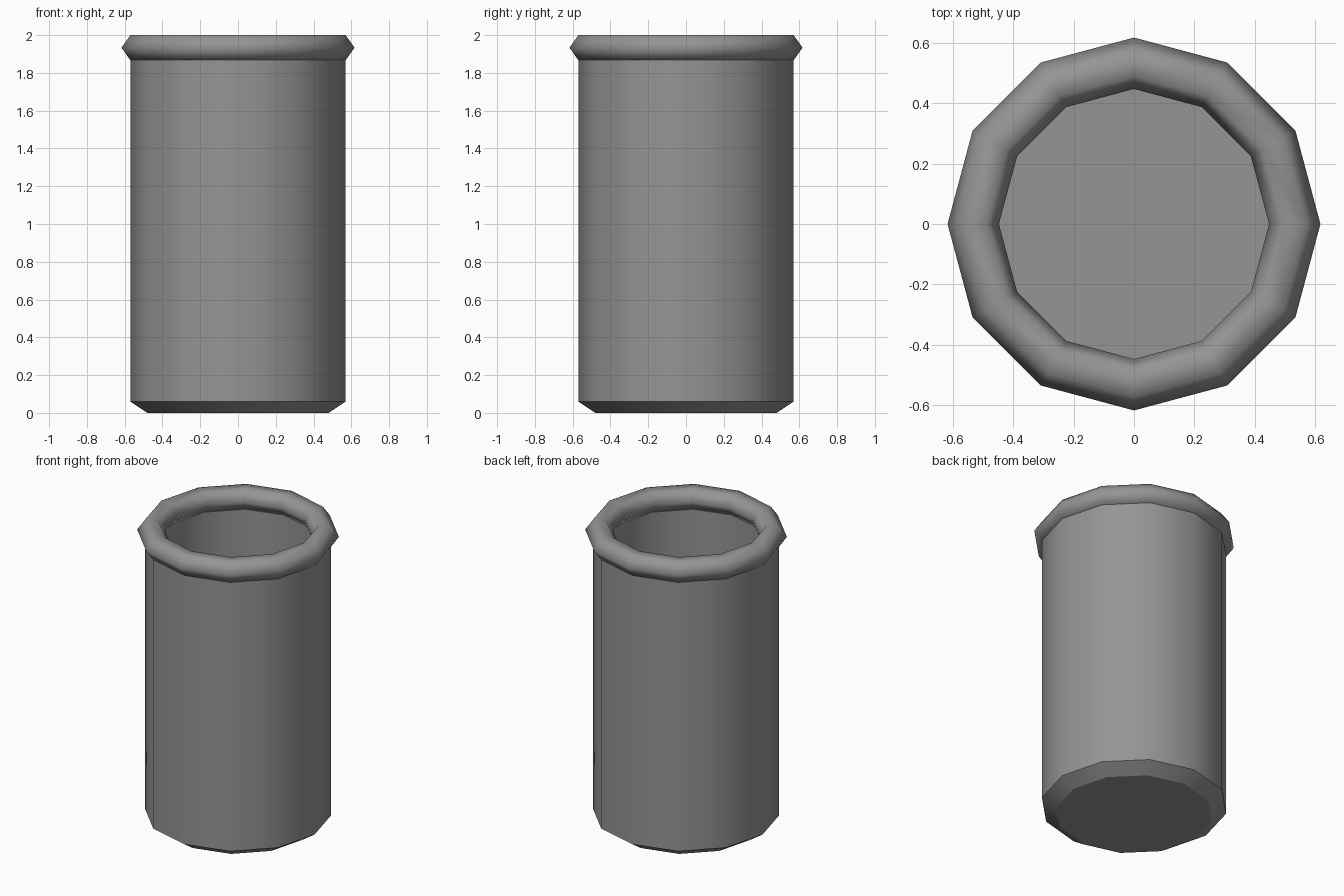
import bpy
import bmesh
from math import cos, sin, pi

SIDES = 12
WALL_R, INNER_R, BASE_R = 0.57, 0.49, 0.48
RIM_BOTTOM, BASE_TOP = 1.867, 0.06

cube = bpy.data.objects.get("Cube")
if cube:
    bpy.data.objects.remove(cube, do_unlink=True)

# Single grey material
grey = bpy.data.materials.new("plain grey")
grey.use_nodes = True
colour = (0.3, 0.3, 0.3, 1)
grey.diffuse_color = colour
bsdf = grey.node_tree.nodes["Principled BSDF"]
bsdf.inputs["Base Color"].default_value = colour
bsdf.inputs["Roughness"].default_value = 0.8


def lathe(name, profile, closed=False, cap=None):
    """Spin a (radius, height) profile; optionally cap its first or last ring."""
    bm = bmesh.new()
    rings = []
    for r, z in profile:
        rings.append([bm.verts.new((r * cos(2 * pi * i / SIDES),
                                    r * sin(2 * pi * i / SIDES), z))
                      for i in range(SIDES)])
    pairs = list(zip(rings, rings[1:]))
    if closed:
        pairs.append((rings[-1], rings[0]))
    for a, b in pairs:
        for i in range(SIDES):
            j = (i + 1) % SIDES
            bm.faces.new((a[i], a[j], b[j], b[i])).smooth = True
    if cap is not None:
        # Separate vertices keep the flat cap crisp
        ring = [bm.verts.new(v.co) for v in rings[cap]]
        if cap == 0:
            ring.reverse()
        bm.faces.new(ring)
    mesh = bpy.data.meshes.new(name)
    bm.to_mesh(mesh)
    bm.free()
    mesh.materials.append(grey)
    obj = bpy.data.objects.new(name, mesh)
    bpy.context.collection.objects.link(obj)
    return obj


# Outer wall
lathe("outer_wall", [(WALL_R, BASE_TOP), (WALL_R, RIM_BOTTOM)])

# Chamfered base with flat underside
lathe("base", [(BASE_R, 0), (WALL_R, BASE_TOP)], cap=0)

# Inside wall, running down to the floor
lathe("inner_wall", [(INNER_R, RIM_BOTTOM), (INNER_R, BASE_TOP)], cap=-1)

# Rolled rim with a six-sided section
lathe("rim", [(0.617, 1.9335), (WALL_R, 2.0), (INNER_R, 2.0),
              (0.447, 1.9335), (INNER_R, RIM_BOTTOM), (WALL_R, RIM_BOTTOM)],
      closed=True)
